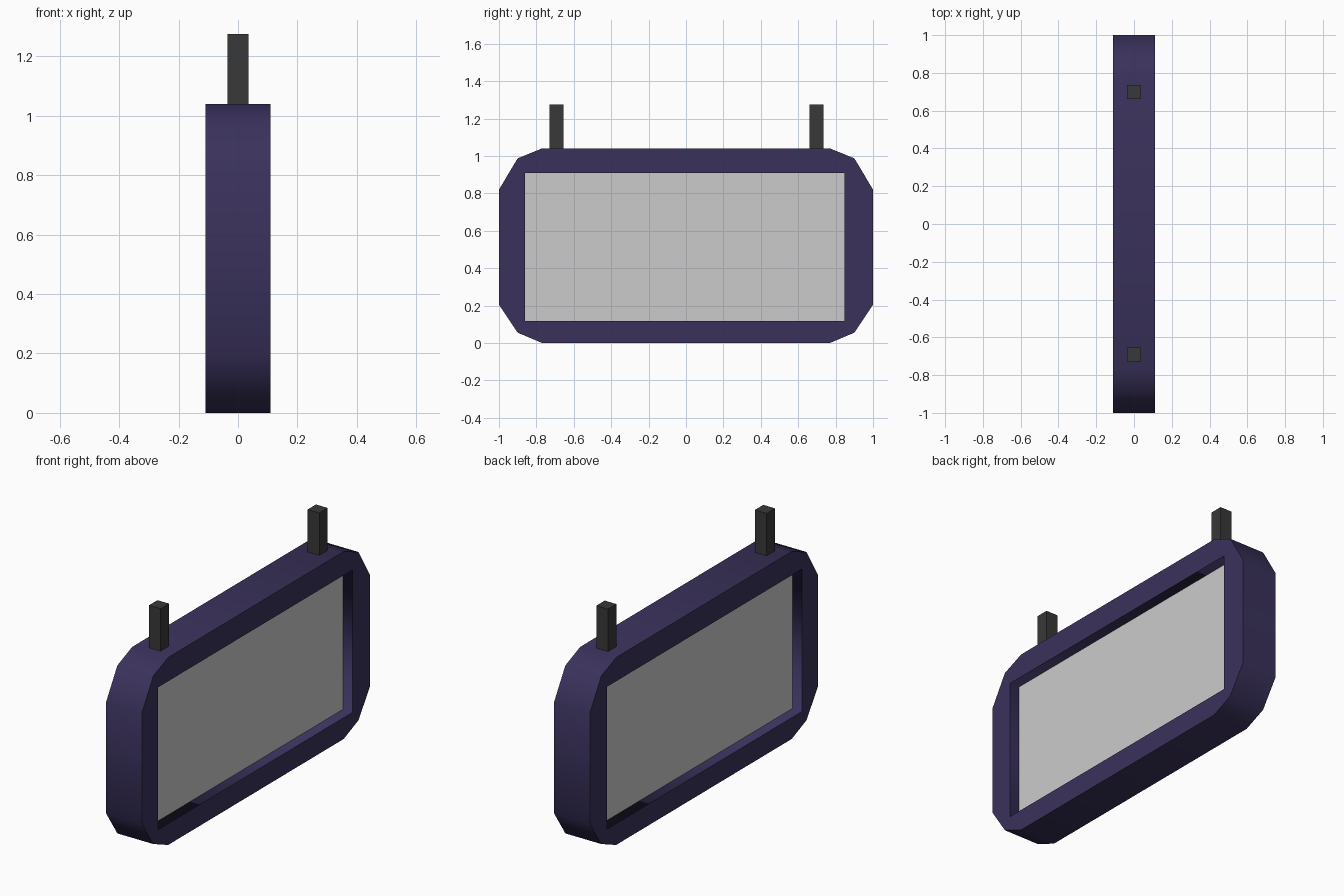
import bpy
from math import radians

if "Cube" in bpy.data.objects:
    bpy.data.objects.remove(bpy.data.objects["Cube"])


def material(name, rgb):
    m = bpy.data.materials.new(name)
    m.diffuse_color = (*rgb, 1)
    m.use_nodes = True
    m.node_tree.nodes["Principled BSDF"].inputs["Base Color"].default_value = m.diffuse_color
    return m


def box(name, lo, hi, mat=None):
    center = [(a + b) / 2 for a, b in zip(lo, hi)]
    bpy.ops.mesh.primitive_cube_add(size=1, location=center)
    ob = bpy.context.object
    ob.name = name
    ob.scale = [b - a for a, b in zip(lo, hi)]
    bpy.ops.object.transform_apply(location=False, rotation=False, scale=True)
    if mat:
        ob.data.materials.append(mat)
    return ob


def extruded_outline(name, outlines, half_depth, mat):
    # outlines hold (y, z) points; inner outlines become holes
    cu = bpy.data.curves.new(name, 'CURVE')
    cu.dimensions = '2D'
    cu.fill_mode = 'BOTH'
    cu.extrude = half_depth
    for pts in outlines:
        sp = cu.splines.new('POLY')
        sp.points.add(len(pts) - 1)
        for p, (y, z) in zip(sp.points, pts):
            p.co = (y, z, 0, 1)
        sp.use_cyclic_u = True
    ob = bpy.data.objects.new(name, cu)
    bpy.context.collection.objects.link(ob)
    ob.rotation_euler = (radians(90), 0, radians(90))
    cu.materials.append(mat)
    bpy.ops.object.select_all(action='DESELECT')
    ob.select_set(True)
    bpy.context.view_layer.objects.active = ob
    bpy.ops.object.convert(target='MESH')
    return bpy.context.object


navy = material("navy", (0.042, 0.031, 0.105))
black = material("black", (0.04, 0.04, 0.04))

# Frame: chamfered outline with a rectangular opening
half = [(0.77, 0), (0.9, 0.055), (1, 0.205), (1, 0.82), (0.9, 0.987), (0.77, 1.04)]
outer = half + [(-y, z) for y, z in reversed(half)]
y0, y1, z0, z1 = -0.86, 0.848, 0.118, 0.908
opening = [(y0, z0), (y0, z1), (y1, z1), (y1, z0)]
extruded_outline("frame", [outer, opening], 0.11, navy)

# Recessed panel, visible from both sides
box("panel", (-0.05, y0, z0), (0.05, y1, z1))

# Hanging posts
for side, y in (("front", -0.692), ("back", 0.698)):
    box(f"{side}_post", (-0.036, y - 0.037, 1.04), (0.036, y + 0.037, 1.275), black)
